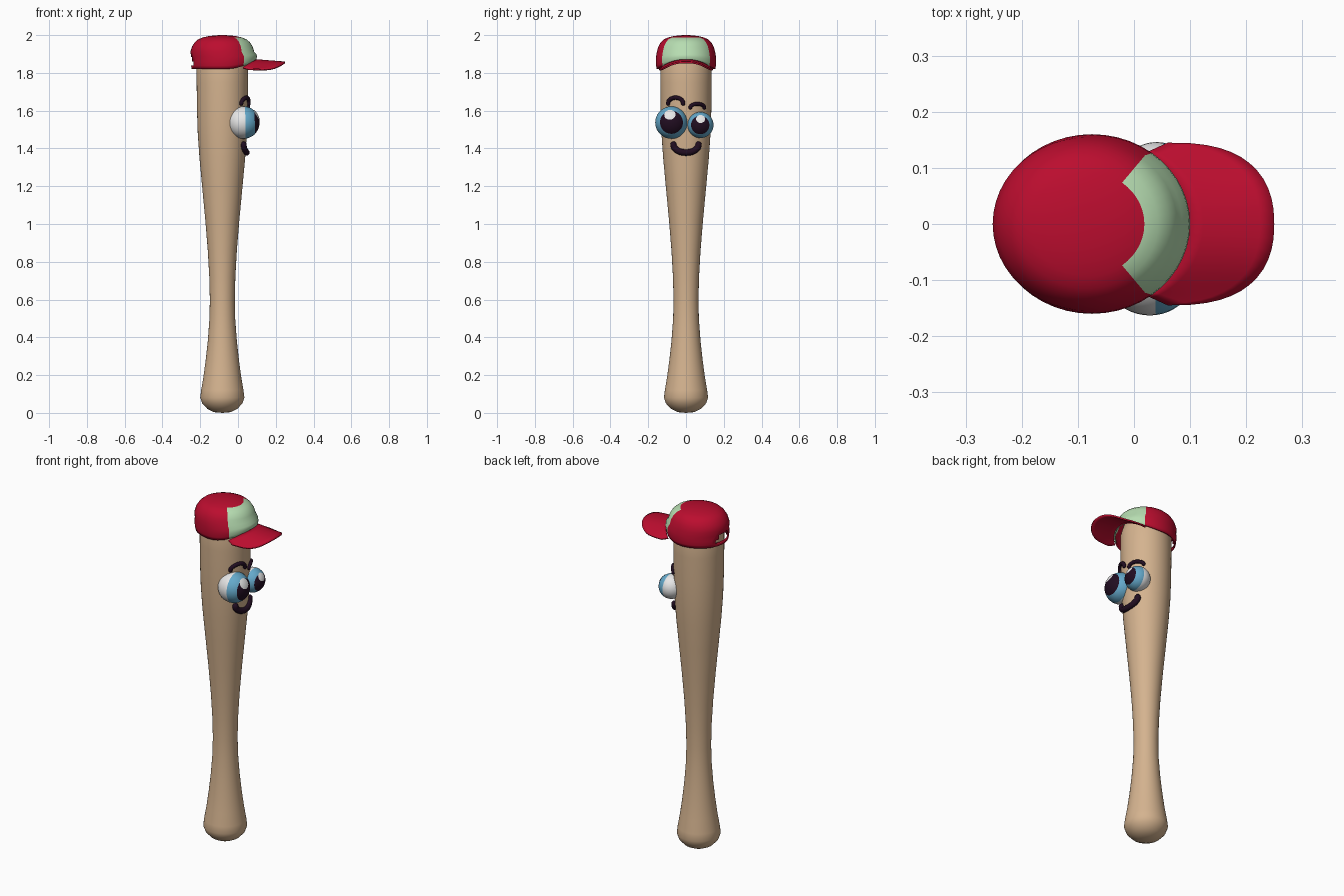
import bpy, bmesh, math
from mathutils import Vector

if "Cube" in bpy.data.objects:
    bpy.data.objects.remove(bpy.data.objects["Cube"])

CX = -0.083   # bat axis


def mat(name, r, g, b):
    m = bpy.data.materials.new(name)
    m.diffuse_color = (r, g, b, 1)
    m.use_nodes = True
    m.node_tree.nodes["Principled BSDF"].inputs["Base Color"].default_value = m.diffuse_color
    return m


WOOD = mat("wood", 0.66, 0.45, 0.275)
RED = mat("cap red", 0.50, 0.004, 0.028)
GREEN = mat("pale green", 0.47, 0.72, 0.44)
WHITE = mat("eye white", 0.80, 0.80, 0.80)
BLUE = mat("iris blue", 0.13, 0.40, 0.60)
DARK = mat("dark plum", 0.015, 0.004, 0.015)


def finish(bm, name, mats, angle=50):
    me = bpy.data.meshes.new(name)
    bm.to_mesh(me)
    bm.free()
    ob = bpy.data.objects.new(name, me)
    bpy.context.collection.objects.link(ob)
    for m in mats:
        me.materials.append(m)
    bpy.ops.object.select_all(action='DESELECT')
    ob.select_set(True)
    bpy.context.view_layer.objects.active = ob
    bpy.ops.object.shade_smooth_by_angle(angle=math.radians(angle))
    return ob


def grid(name, rows, mats, closed=True, rule=None):
    """Skin a list of point rows; rule(row, col) gives material index or None for a hole."""
    bm = bmesh.new()
    vs = [[bm.verts.new(p) for p in row] for row in rows]
    n = len(rows[0])
    for r in range(len(rows) - 1):
        for i in range(n if closed else n - 1):
            k = rule(r, i) if rule else 0
            if k is None:
                continue
            j = (i + 1) % n
            f = bm.faces.new((vs[r][i], vs[r][j], vs[r + 1][j], vs[r + 1][i]))
            f.material_index = k
    bmesh.ops.remove_doubles(bm, verts=bm.verts, dist=1e-5)
    return finish(bm, name, mats)


def solidify(ob, t):
    m = ob.modifiers.new("thickness", 'SOLIDIFY')
    m.thickness = t
    m.offset = -1
    bpy.ops.object.modifier_apply(modifier=m.name)


# Bat: lathed profile
BAT = [(0, 0), (.045, .004), (.08, .022), (.106, .05), (.117, .08), (.112, .12), (.1, .19),
       (.088, .28), (.077, .38), (.068, .5), (.066, .6), (.069, .72), (.077, .86), (.09, 1.02),
       (.107, 1.2), (.121, 1.35), (.130, 1.48), (.134, 1.6), (.136, 1.75), (.136, 1.86),
       (.12, 1.92), (.07, 1.95), (0, 1.96)]
TURN = [2 * math.pi * i / 48 for i in range(48)]
grid("bat", [[(CX + r * math.cos(a), r * math.sin(a), z) for a in TURN] for r, z in BAT], [WOOD])

# Cap crown: oval dome with a pale front panel and an opening over the back strap
CROWN = [(.97, 1.82), (.99, 1.838), (1, 1.86), (.99, 1.885), (.965, 1.912), (.915, 1.94),
         (.83, 1.963), (.72, 1.979), (.58, 1.988), (.4, 1.995), (.2, 1.999), (0, 2.0)]


def crown_point(s, z, a):
    front = max(0, math.cos(a))
    lift = 0.045 * front ** 2 * max(0, (1.912 - z) / 0.092)   # rim rises over the brim
    return (-0.075 - 0.008 * (z > 1.9) + 0.175 * s * math.cos(a), 0.16 * s * math.sin(a), z + lift)


def crown_rule(r, i):
    a = (i + 0.5) * 7.5
    from_front = min(a, 360 - a)
    from_back = 180 - from_front
    if (r == 1 and from_back < 22) or (r == 2 and from_back < 15):
        return None
    return 1 if from_front < 52.5 and r < 8 else 0


crown = grid("cap_crown", [[crown_point(s, z, a) for a in TURN] for s, z in CROWN],
             [RED, GREEN], rule=crown_rule)
solidify(crown, 0.008)

# Cap brim: arched sheet from the crown rim to a rounded outer edge
rows = []
for k in range(7):
    v = k / 6
    row = []
    for i in range(25):
        t = -1 + i / 12
        a = math.radians(54) * t
        inner = Vector((-0.077 + 0.175 * math.cos(a), 0.16 * math.sin(a), 1.872 - 0.042 * t * t))
        b = math.pi / 2 * t
        s, c = abs(math.sin(b)), max(0, math.cos(b))
        outer = Vector((0.06 + 0.19 * c ** 0.75, math.copysign(0.145 * s ** 0.85, t),
                        1.86 - 0.053 * s ** 2 + 0.015 * s ** 10))
        row.append(inner.lerp(outer, v))
    rows.append(row[::-1])
brim = grid("cap_brim", rows, [RED], closed=False)
bm = bmesh.new()
bm.from_mesh(brim.data)
bm.normal_update()
if sum(f.normal.z for f in bm.faces) < 0:
    bmesh.ops.reverse_faces(bm, faces=bm.faces)
bm.to_mesh(brim.data)
bm.free()
solidify(brim, 0.009)


# Eyes: spheres ringed into white, iris and pupil, with a thin highlight plate
def eye(name, centre, r, look, glint):
    look, centre = Vector(look).normalized(), Vector(centre)
    rot = look.to_track_quat('Z', 'Y')
    bm = bmesh.new()
    bmesh.ops.create_uvsphere(bm, u_segments=36, v_segments=24, radius=r)
    for f in bm.faces:
        ang = math.degrees(f.calc_center_median().angle(Vector((0, 0, 1))))
        f.material_index = 2 if ang < 45 else 1 if ang < 82.5 else 0
    for v in bm.verts:
        v.co = centre + rot @ v.co
    finish(bm, name, [WHITE, BLUE, DARK])

    rot = Vector(glint).normalized().to_track_quat('Z', 'Y')
    bm = bmesh.new()
    bmesh.ops.create_uvsphere(bm, u_segments=24, v_segments=36, radius=r * 1.02)
    low = [v for v in bm.verts if v.co.angle(Vector((0, 0, 1))) > math.radians(20.5)]
    bmesh.ops.delete(bm, geom=low, context='VERTS')
    for v in bm.verts:
        v.co = centre + rot @ v.co
    finish(bm, name + "_highlight", [WHITE])


eye("large_eye", (0.028, -0.077, 1.537), 0.086, (1, 0.0, 0.02), (1, -0.12, 0.58))
eye("small_eye", (0.04, 0.077, 1.524), 0.069, (1, -0.04, 0.0), (1, 0.0, 0.55))


# Brows and mouth: round-ended tubes laid on the bat surface
def bat_radius(z):
    for (r0, z0), (r1, z1) in zip(BAT, BAT[1:]):
        if z0 <= z <= z1:
            return r0 + (r1 - r0) * (z - z0) / (z1 - z0)


def stroke(name, y, z, half, rise, r):
    path = []
    for i in range(21):
        a = math.pi * i / 20
        py, pz = y - half * math.cos(a), z + rise * math.sin(a)
        path.append(Vector((CX + math.sqrt(bat_radius(pz) ** 2 - py ** 2) + 0.005, py, pz)))
    tans = [(path[min(i + 1, 20)] - path[max(i - 1, 0)]).normalized() for i in range(21)]
    # extra rings shrink to a point for the rounded ends
    ends = [(math.sin(q), math.cos(q)) for q in (0, math.pi / 6, math.pi / 3)]
    stations = [(path[0] - tans[0] * r * c, tans[0], max(s, 0) * r) for s, c in ends]
    stations += [(p, t, r) for p, t in zip(path, tans)]
    stations += [(path[20] + tans[20] * r * c, tans[20], s * r) for s, c in ends[::-1]]
    rings = []
    for p, t, rad in stations:
        u = t.cross(Vector((1, 0, 0))).normalized()
        w = t.cross(u)
        rings.append([p + rad * (math.cos(b) * u + math.sin(b) * w)
                      for b in (2 * math.pi * k / 12 for k in range(12))])
    ob = grid(name, rings, [DARK])
    bm = bmesh.new()
    bm.from_mesh(ob.data)
    bmesh.ops.recalc_face_normals(bm, faces=bm.faces)
    bm.to_mesh(ob.data)
    bm.free()


stroke("left_brow", -0.055, 1.637, 0.040, 0.032, 0.011)
stroke("right_brow", 0.060, 1.616, 0.037, 0.020, 0.010)
stroke("mouth", 0.0, 1.42, 0.066, -0.042, 0.017)
